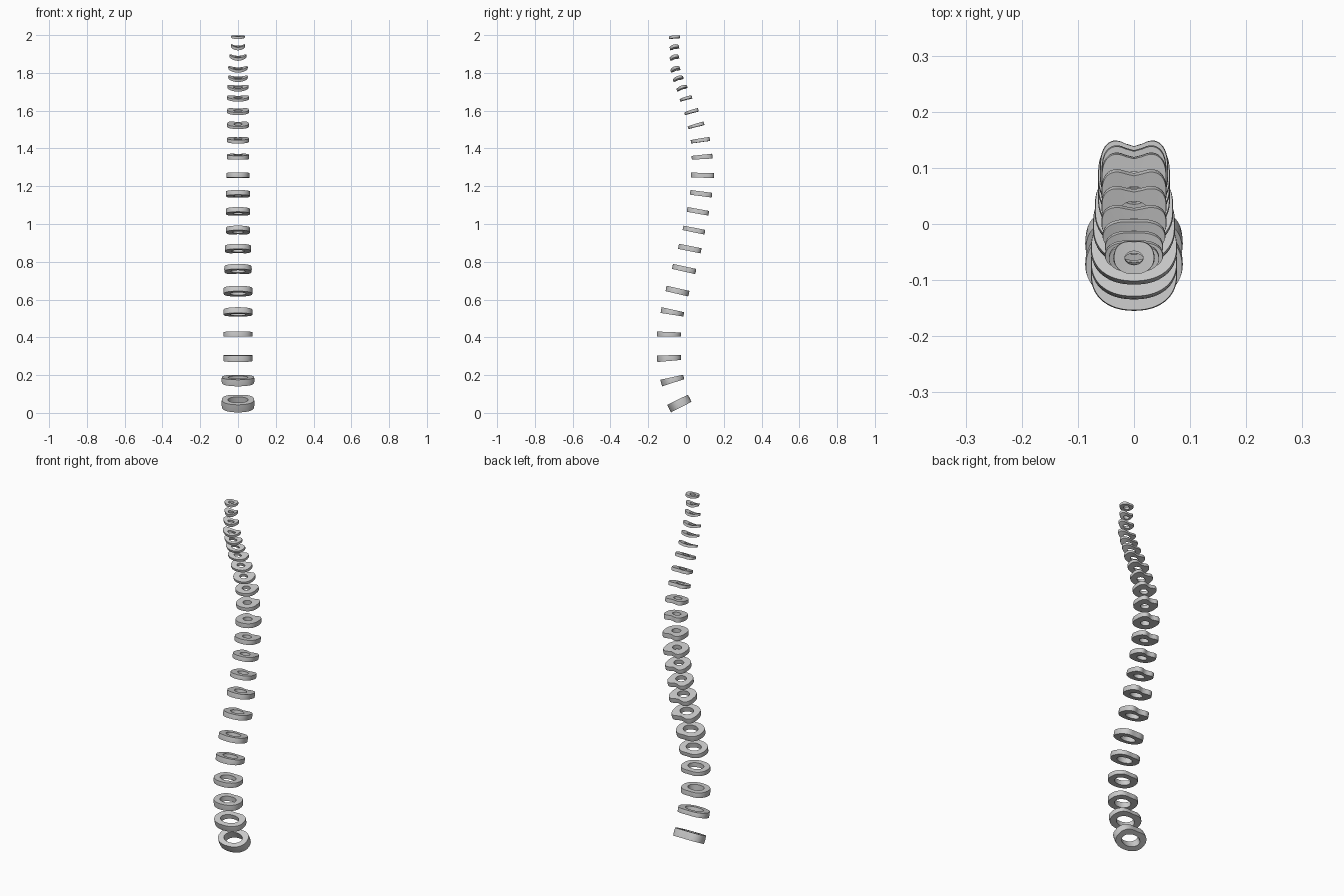
import bpy, bmesh, math
from math import sin, cos, pi

if "Cube" in bpy.data.objects:
    bpy.data.objects.remove(bpy.data.objects["Cube"])

SEG = 56

# Discs bottom to top: y centre, z centre, half width, half depth, tilt slope,
# front thickness, back thickness
LUMBAR = [
    (-.035, .050, .087, .065, .50, .045, .042),
    (-.072, .174, .087, .064, .27, .036, .024),
    (-.090, .290, .077, .065, .06, .034, .027),
    (-.090, .416, .077, .065, -.02, .027, .022),
    (-.072, .533, .077, .063, -.19, .031, .023),
    (-.045, .645, .077, .064, -.23, .029, .030),
]
THORACIC = [
    (-.010, .762, .073, .065, -.22, .027, .028),
    (.020, .870, .070, .063, -.20, .027, .027),
    (.042, .968, .064, .061, -.20, .024, .025),
    (.063, 1.067, .064, .060, -.18, .025, .025),
    (.080, 1.160, .064, .060, -.13, .025, .025),
    (.087, 1.258, .061, .062, -.02, .025, .027),
    (.085, 1.355, .058, .056, .08, .020, .026),
    (.076, 1.443, .058, .052, .15, .018, .021),
    (.053, 1.522, .058, .045, .28, .014, .019),
    (.029, 1.595, .058, .039, .28, .014, .018),
    (.000, 1.665, .058, .034, .28, .013, .016),
]
CERVICAL = [
    (-.021, 1.722, .056, .030, .36, .014, .014),
    (-.041, 1.772, .052, .029, .30, .014, .013),
    (-.056, 1.822, .052, .027, .28, .015, .014),
    (-.061, 1.884, .045, .026, .25, .016, .014),
    (-.061, 1.938, .037, .026, .20, .016, .014),
    (-.060, 1.990, .036, .030, .08, .014, .013),
]


def outline(a, square, notch):
    """Unit disc outline: round front, squarer notched back."""
    c, s = cos(a), sin(a)
    e = 1 - square if s > 0 else .9
    x = math.copysign(abs(c) ** e, c)
    y = math.copysign(abs(s) ** e, s)
    if s > 0:
        y -= notch * math.exp(-(x / .42) ** 2)
    return x, y


def make_disc(name, spec, hole, square, notch, lift):
    yc, zc, w, d, slope, tf, tb = spec
    ang = math.atan(slope)
    d -= abs(sin(ang)) * (tf + tb) / 4
    top_y = max(outline(2 * pi * i / SEG, square, notch)[1] for i in range(SEG))
    bm = bmesh.new()

    def point(x, y, side):
        k = (y + 1) / 2
        half = side * (tf * (1 - k) + tb * k) / 2
        up = half + lift * (x * x - .5)
        return bm.verts.new((x * w, yc + y * d - half * sin(ang),
                             zc + y * d * slope + up * cos(ang)))

    # Section loop: outer wall with slight bulge, flat faces, central hole
    section = [(.985, -1), (1, 0), (.985, 1), ((1 + hole) / 2, 1),
               (hole, 1), (hole, -1), ((1 + hole) / 2, -1)]
    loops = []
    for r, side in section:
        loop = []
        for i in range(SEG):
            a = 2 * pi * i / SEG
            if r > hole:
                x, y = outline(a, square, notch)
                y = y / top_y if y > 0 else y
                t = (r - hole) / (1 - hole)
            else:
                x = y = t = 0
            hx, hy = hole * cos(a), hole * sin(a) * .92
            loop.append(point(hx + (x - hx) * t, hy + (y - hy) * t, side))
        loops.append(loop)
    for j, a in enumerate(loops):
        b = loops[(j + 1) % len(loops)]
        for i in range(SEG):
            n = (i + 1) % SEG
            bm.faces.new((a[i], a[n], b[n], b[i]))
    bmesh.ops.recalc_face_normals(bm, faces=bm.faces)
    me = bpy.data.meshes.new(name)
    bm.to_mesh(me)
    bm.free()
    ob = bpy.data.objects.new(name, me)
    bpy.context.collection.objects.link(ob)
    bpy.ops.object.select_all(action='DESELECT')
    ob.select_set(True)
    bpy.context.view_layer.objects.active = ob
    bpy.ops.object.shade_smooth_by_angle(angle=math.radians(35))


# Lower back: wide rings with a big hole
for i, s in enumerate(LUMBAR):
    make_disc(f"lumbar_disc_{i + 1}", s, .62 - .015 * i, .15, .10, 0)
# Chest: heart-shaped rings with a smaller hole
for i, s in enumerate(THORACIC):
    make_disc(f"thoracic_disc_{i + 1}", s, .52 - .03 * min(i, 4), .38, .24,
              .001 * max(0, i - 6))
# Neck: small rings with raised sides
for i, s in enumerate(CERVICAL):
    make_disc(f"cervical_disc_{i + 1}", s, .45, .15, .08,
              (.010, .012, .014, .013, .012, .004)[i])
